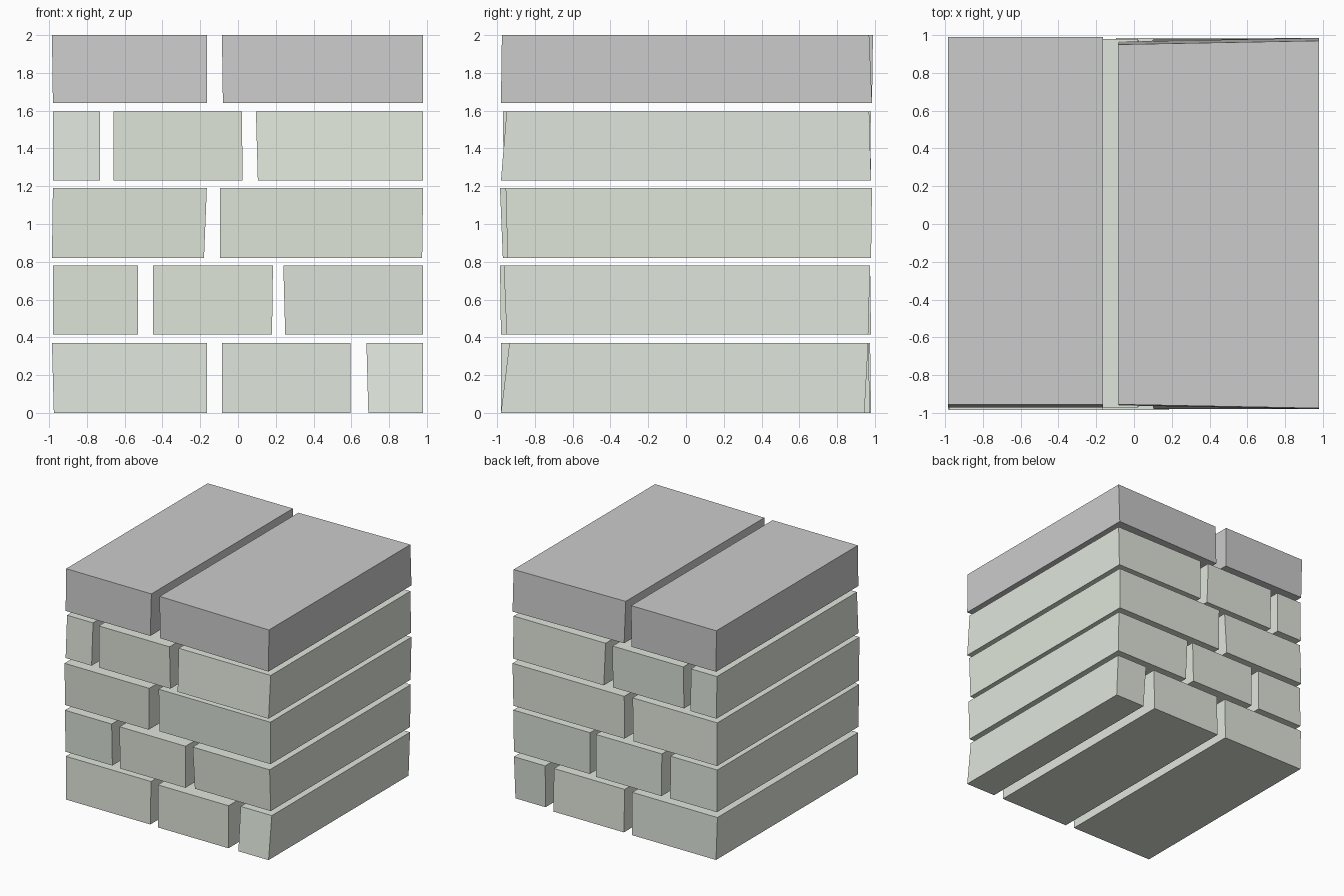
import bpy, bmesh

if "Cube" in bpy.data.objects:
    bpy.data.objects.remove(bpy.data.objects["Cube"])

mossy = bpy.data.materials.new("mossy_stone")
mossy.diffuse_color = (0.74, 0.79, 0.71, 1)
mossy.use_nodes = True
mossy.node_tree.nodes["Principled BSDF"].inputs["Base Color"].default_value = mossy.diffuse_color


def brick(name, z0, z1, left, right, front, back, mat=None):
    """Slightly irregular block; left/right/front/back are (bottom, top) positions."""
    bm = bmesh.new()
    bmesh.ops.create_cube(bm, size=1)
    for v in bm.verts:
        t = 1 if v.co.z > 0 else 0
        x = (right if v.co.x > 0 else left)[t]
        f, b = front[t], back[t]
        if len(front) == 3:                      # optional skew of the front / back edge
            f += front[2] * (1 if v.co.x > 0 else 0)
            b += back[2] * (1 if v.co.x > 0 else 0)
        y = b if v.co.y > 0 else f
        v.co = (x, y, z1 if t else z0)
    me = bpy.data.meshes.new(name)
    bm.to_mesh(me)
    bm.free()
    ob = bpy.data.objects.new(name, me)
    bpy.context.collection.objects.link(ob)
    if mat:
        me.materials.append(mat)


# Courses from bottom to top: (left, right, front, back) for each full-depth brick
courses = [
    (0.005, 0.37, [
        ((-.975, -.985), (-.165, -.165), (-.97, -.96), (.98, .975)),
        ((-.085, -.085), (.595, .595), (-.98, -.98), (.975, .965)),
        ((.69, .68), (.98, .98), (-.98, -.935), (.945, .965))]),
    (0.415, 0.78, [
        ((-.98, -.98), (-.53, -.53), (-.97, -.98), (.975, .97)),
        ((-.45, -.45), (.18, .185), (-.98, -.985), (.98, .975)),
        ((.25, .24), (.98, .98), (-.95, -.965), (.965, .975))]),
    (0.82, 1.19, [
        ((-.985, -.98), (-.18, -.165), (-.97, -.985), (.98, .97)),
        ((-.095, -.095), (.975, .98), (-.945, -.955), (.98, .985))]),
    (1.23, 1.595, [
        ((-.98, -.98), (-.73, -.73), (-.97, -.95), (.98, .975)),
        ((-.66, -.66), (.025, .02), (-.965, -.97), (.97, .98)),
        ((.105, .095), (.98, .98), (-.98, -.95), (.98, .97))]),
    (1.64, 2.0, [
        ((-.98, -.985), (-.165, -.165), (-.97, -.955), (.985, .99)),
        ((-.08, -.085), (.98, .98), (-.96, -.955, -.02), (.965, .95, .02))]),
]
for row, (z0, z1, bricks) in enumerate(courses, 1):
    for col, sides in enumerate(bricks, 1):
        brick(f"brick_course{row}_{col}", z0 if row > 1 else 0, z1, *sides,
              mat=mossy if row < 5 else None)
